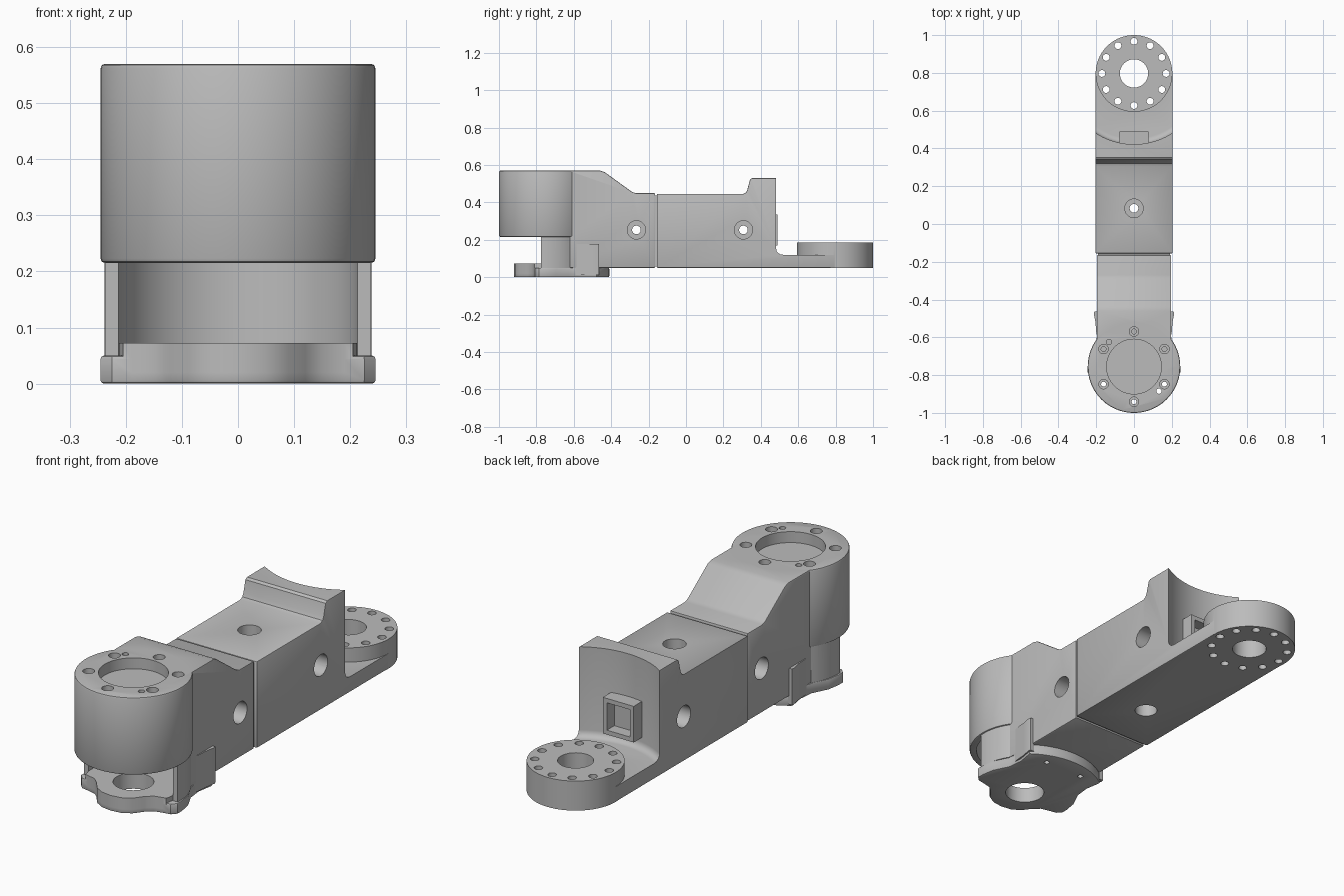
import bpy, bmesh, math
from mathutils import Matrix, Vector

cube = bpy.data.objects.get("Cube")
if cube:
    bpy.data.objects.remove(cube, do_unlink=True)

GREY = (0.5, 0.5, 0.5, 1)
grey = bpy.data.materials.new("plain grey")
grey.use_nodes = True
grey.diffuse_color = GREY
grey.node_tree.nodes["Principled BSDF"].inputs["Base Color"].default_value = GREY


def finish(name, bm):
    bmesh.ops.recalc_face_normals(bm, faces=bm.faces)
    mesh = bpy.data.meshes.new(name)
    bm.to_mesh(mesh)
    bm.free()
    mesh.materials.append(grey)
    obj = bpy.data.objects.new(name, mesh)
    bpy.context.collection.objects.link(obj)
    return obj


def prism(name, points, axis, lo, hi):
    """Extrude a flat outline: yz outlines along x, xy outlines along z."""
    place = (lambda a, b, t: (t, a, b)) if axis == "x" else (lambda a, b, t: (a, b, t))
    bm = bmesh.new()
    face = bm.faces.new([bm.verts.new(place(a, b, lo)) for a, b in points])
    new = bmesh.ops.extrude_face_region(bm, geom=[face])["geom"]
    verts = [v for v in new if isinstance(v, bmesh.types.BMVert)]
    bmesh.ops.translate(bm, verts=verts, vec=place(0, 0, hi - lo))
    return finish(name, bm)


def box(name, x, y, z):
    return prism(name, [(x[0], y[0]), (x[1], y[0]), (x[1], y[1]), (x[0], y[1])], "z", *z)


def cylinder(name, r, center, lo, hi, axis="z", sides=64):
    """Cylinder from lo to hi on its axis; center gives the other two coordinates."""
    a, b = center
    mid = (lo + hi) / 2
    if axis == "z":
        m = Matrix.Translation((a, b, mid))
    else:
        m = Matrix.Translation((mid, a, b)) @ Matrix.Rotation(math.pi / 2, 4, "Y")
    bm = bmesh.new()
    bmesh.ops.create_cone(bm, cap_ends=True, segments=sides, radius1=r, radius2=r,
                          depth=hi - lo, matrix=m)
    return finish(name, bm)


def apply(obj, mod):
    bpy.context.view_layer.objects.active = obj
    bpy.ops.object.modifier_apply(modifier=mod.name)


def bevel(obj, width, segments=2):
    mod = obj.modifiers.new("bevel", "BEVEL")
    mod.width, mod.segments = width, segments
    mod.limit_method, mod.angle_limit = "ANGLE", 0.9
    apply(obj, mod)
    return obj


def combine(target, op, *others):
    for other in others:
        mod = target.modifiers.new("bool", "BOOLEAN")
        mod.operation, mod.solver, mod.object = op, "EXACT", other
        apply(target, mod)
        bpy.data.objects.remove(other, do_unlink=True)


def drill(target, r, center, lo, hi, axis="z"):
    combine(target, "DIFFERENCE", cylinder("cutter", r, center, lo, hi, axis, 32))


def smooth(obj):
    bpy.ops.object.select_all(action="DESELECT")
    obj.select_set(True)
    bpy.context.view_layer.objects.active = obj
    bpy.ops.object.shade_smooth_by_angle(angle=math.radians(32))


MOTOR = (0, -0.755)
FLANGE = (0, 0.797)

# Front link: sloped arm joined to the round motor housing
front = bevel(prism("front_link", [(-0.755, 0.05), (-0.165, 0.05), (-0.165, 0.45), (-0.27, 0.45),
                                   (-0.29, 0.457), (-0.435, 0.562), (-0.46, 0.57), (-0.755, 0.57)],
                    "x", -0.197, 0.197), 0.005)
skirt = cylinder("skirt", 0.238, MOTOR, 0.05, 0.3, sides=96)
combine(skirt, "DIFFERENCE", box("cutter", (-0.4, 0.4), (-1.2, -0.775), (0, 0.4)))
housing = bevel(cylinder("housing", 0.245, MOTOR, 0.215, 0.57, sides=96), 0.008)
combine(front, "UNION", skirt, housing)

# Motor cavity, top pocket, counterbored screws and locating pins
combine(front, "DIFFERENCE",
        cylinder("cutter", 0.214, MOTOR, -0.1, 0.46, sides=96),
        cylinder("cutter", 0.145, MOTOR, 0.52, 0.7))
for i in range(6):
    a = math.radians(30 + 60 * i)
    spot = (0.186 * math.cos(a), MOTOR[1] + 0.186 * math.sin(a))
    drill(front, 0.025, spot, 0.54, 0.7)
    drill(front, 0.013, spot, 0.4, 0.7)
for s in (-1, 1):
    drill(front, 0.014, (s * 0.132, MOTOR[1] - s * 0.13), 0.4, 0.7)

# Rear link: arm with raised end, hollowed around the flange
rear = bevel(prism("rear_link", [(-0.155, 0.05), (FLANGE[1], 0.05), (FLANGE[1], 0.53), (0.353, 0.53),
                                 (0.342, 0.522), (0.328, 0.468), (0.32, 0.452), (0.305, 0.445),
                                 (-0.155, 0.445)], "x", -0.204, 0.204), 0.004)
hollow = bevel(cylinder("cutter", 0.375, FLANGE, 0.12, 0.9, sides=128), 0.03, 4)
combine(rear, "DIFFERENCE", hollow)
combine(rear, "UNION", cylinder("disc", 0.203, FLANGE, 0.05, 0.185, sides=96))

# Flange bore and ring of holes
drill(rear, 0.075, FLANGE, 0, 0.3)
for i in range(12):
    a = math.tau * i / 12
    drill(rear, 0.018, (0.17 * math.cos(a), FLANGE[1] + 0.17 * math.sin(a)), 0, 0.3)

# Counterbored cross holes in both links
for link, y in ((front, -0.265), (rear, 0.307)):
    drill(link, 0.023, (y, 0.253), -0.4, 0.4, "x")
    for s in (-1, 1):
        drill(link, 0.049, (y, 0.253), *sorted((s * 0.09, s * 0.3)), "x")
drill(rear, 0.023, (0, 0.083), 0, 0.6)
drill(rear, 0.049, (0, 0.083), 0.33, 0.6)
drill(rear, 0.049, (0, 0.083), 0, 0.16)

# Cable socket on the hollow face
socket = box("cable_socket", (-0.078, 0.078), (0.4, 0.489), (0.17, 0.335))
combine(socket, "DIFFERENCE", box("cutter", (-0.058, 0.058), (0.435, 0.6), (0.19, 0.315)))

# Core closing the seam between the links
core = box("joint_core", (-0.19, 0.19), (-0.18, -0.14), (0.058, 0.438))

# Bottom cover: rounded nose, side ears, curved tail
half = [(0.05, -0.158), (0.09, -0.135), (0.12, -0.095), (0.15, -0.068), (0.19, -0.058),
        (0.225, -0.052), (0.245, -0.03), (0.245, 0.0), (0.235, 0.06), (0.2, 0.13), (0.192, 0.2)]
tail = [(0.345 * math.sin(a), 0.345 * math.cos(a))
        for a in (math.radians(36.5 * (1 - i / 10)) for i in range(11))]
side = [(0, -0.165)] + half + tail
outline = side + [(-x, y) for x, y in reversed(side[1:-1])]
outline = [(x, y + MOTOR[1]) for x, y in outline]
cover = bevel(prism("bottom_cover", outline, "z", 0, 0.05), 0.006)
lip = prism("lip", outline, "z", 0.02, 0.072)
combine(lip, "INTERSECT", cylinder("limit", 0.212, MOTOR, 0, 0.2, sides=96))
combine(cover, "UNION", lip)
drill(cover, 0.085, MOTOR, -0.1, 0.2)
for s in (-1, 1):
    drill(cover, 0.012, (s * 0.097, -0.487), -0.1, 0.04)

# Clips rising from the cover along the arm sides
clips = []
for label, s in (("left", 1), ("right", -1)):
    shape = [(0.19, -0.62), (0.2, -0.57), (0.204, -0.52), (0.213, -0.475), (0.21, -0.464), (0.19, -0.464)]
    clips.append(prism(label + "_clip", [(s * x, y) for x, y in shape], "z", 0.012, 0.177))

for obj in (front, rear, socket, core, cover, *clips):
    smooth(obj)
